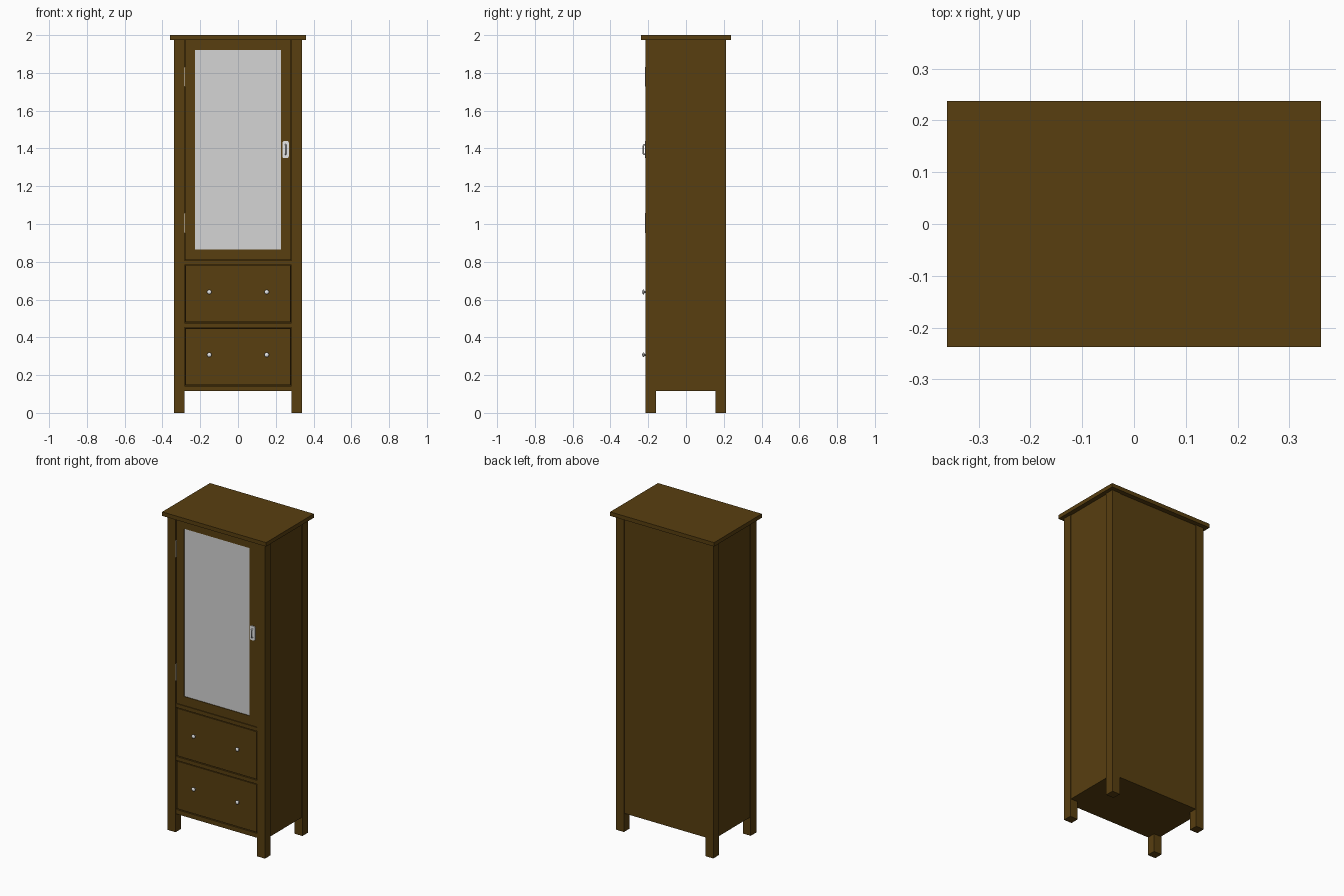
import bpy, bmesh, math
from mathutils import Matrix, Vector

if "Cube" in bpy.data.objects:
    bpy.data.objects.remove(bpy.data.objects["Cube"], do_unlink=True)


def material(name, rgb, rough):
    m = bpy.data.materials.new(name)
    m.use_nodes = True
    m.diffuse_color = (*rgb, 1)
    bsdf = m.node_tree.nodes["Principled BSDF"]
    bsdf.inputs["Base Color"].default_value = (*rgb, 1)
    bsdf.inputs["Roughness"].default_value = rough
    return m


wood = material("dark brown wood", (0.098, 0.049, 0.005), 0.6)
mirror = material("grey glass", (0.66, 0.66, 0.66), 0.4)
metal = material("light metal", (0.8, 0.8, 0.8), 0.4)


def finish(name, bm, mat):
    bmesh.ops.recalc_face_normals(bm, faces=bm.faces)
    mesh = bpy.data.meshes.new(name)
    bm.to_mesh(mesh)
    bm.free()
    mesh.materials.append(mat)
    ob = bpy.data.objects.new(name, mesh)
    bpy.context.collection.objects.link(ob)
    return ob


def box(name, x, y, z, mat=wood):
    """Box from (min, max) pairs on each axis."""
    spans = (x, y, z)
    bm = bmesh.new()
    bmesh.ops.create_cube(bm, size=1)
    for v in bm.verts:
        v.co = Vector([(a + b) / 2 + c * (b - a) for c, (a, b) in zip(v.co, spans)])
    return finish(name, bm, mat)


def smooth(ob):
    bpy.ops.object.select_all(action="DESELECT")
    ob.select_set(True)
    bpy.context.view_layer.objects.active = ob
    bpy.ops.object.shade_smooth_by_angle(angle=math.radians(40))


def knob(name, x, y, z):
    """Turned knob pointing to the front."""
    profile = [(0, 0), (0.005, 0), (0.005, 0.007), (0.012, 0.012),
               (0.012, 0.016), (0.008, 0.02), (0, 0.021)]
    bm = bmesh.new()
    verts = [bm.verts.new((r, -d, 0)) for r, d in profile]
    edges = [bm.edges.new(p) for p in zip(verts, verts[1:])]
    bmesh.ops.spin(bm, geom=verts + edges, cent=(0, 0, 0), axis=(0, 1, 0),
                   angle=math.tau, steps=20)
    bmesh.ops.remove_doubles(bm, verts=bm.verts, dist=0.0001)
    bmesh.ops.translate(bm, verts=bm.verts, vec=(x, y, z))
    smooth(finish(name, bm, metal))


# Main sizes
W, F, B = 0.338, -0.215, 0.212     # half width, front and back planes
LEG, BASE, TOP = 0.055, 0.115, 1.975
IN = W - LEG                       # half width of the front opening
face = F + 0.004                   # front plane of drawers and door

# Top board and corner posts
box("top_board", (-0.361, 0.361), (-0.237, 0.237), (TOP, 2))
for side, s in (("right", -1), ("left", 1)):
    x = tuple(sorted((s * IN, s * W)))
    box(f"front_{side}_post", x, (F, F + LEG), (0, TOP))
    box(f"back_{side}_post", x, (B - LEG, B), (0, TOP))
    panel = tuple(sorted((s * (W - 0.025), s * (W - 0.005))))
    box(f"{side}_side_panel", panel, (F + LEG, B - LEG), (BASE, TOP))

# Back, floor and divider behind the front
box("back_panel", (-IN, IN), (B - 0.025, B - 0.005), (BASE, TOP))
box("floor_panel", (-IN, IN), (F + 0.02, B - 0.02), (BASE, BASE + 0.02))
box("floor_side_filler", (-W + 0.02, W - 0.02), (F + LEG, B - LEG), (BASE, BASE + 0.02))
box("middle_shelf", (-IN, IN), (F + 0.02, B - 0.025), (0.785, 0.805))

# Front rails
for name, z in (("bottom_rail", (BASE, 0.143)), ("drawer_rail", (0.452, 0.476)),
                ("middle_rail", (0.784, 0.808))):
    box(name, (-IN, IN), (F + 0.002, F + 0.03), z)

# Drawers with two knobs each
for name, lo, hi in (("lower", 0.143, 0.452), ("upper", 0.476, 0.784)):
    gap = 0.005
    box(f"{name}_drawer_front", (-IN + gap, IN - gap), (face, face + 0.02),
        (lo + gap, hi - gap))
    box(f"{name}_drawer_box", (-IN + 0.002, IN - 0.002), (face + 0.02, B - 0.04),
        (lo + 0.002, hi - 0.002))
    for side, s in (("right", -1), ("left", 1)):
        knob(f"{name}_{side}_knob", s * 0.152, face, (lo + hi) / 2 + 0.01)

# Door frame and its glass
dx, gx = IN - 0.002, 0.228
z0, z1, g0, g1 = 0.81, 1.973, 0.866, 1.92
depth = (face, face + 0.022)
box("door_right_stile", (-dx, -gx), depth, (z0, z1))
box("door_left_stile", (gx, dx), depth, (z0, z1))
box("door_bottom_rail", (-gx, gx), depth, (z0, g0))
box("door_top_rail", (-gx, gx), depth, (g1, z1))
box("door_glass", (-gx, gx), (face + 0.004, face + 0.012), (g0, g1), mirror)

# Hinges
for name, z in (("lower", 1.005), ("upper", 1.78)):
    box(f"{name}_hinge", (-IN - 0.001, -IN + 0.003), (F - 0.002, F + 0.01),
        (z - 0.052, z + 0.052), metal)

# Door pull: rounded plate and a bow
hx, hz = 0.252, 1.394
plate = box("pull_plate", (hx - 0.017, hx + 0.017), (face - 0.006, face),
            (hz - 0.045, hz + 0.045), metal)
bm = bmesh.new()
bm.from_mesh(plate.data)
corners = [e for e in bm.edges
           if abs((e.verts[0].co - e.verts[1].co).normalized().y) > 0.9]
bmesh.ops.bevel(bm, geom=corners, offset=0.009, segments=4, profile=0.5, affect="EDGES")
bm.to_mesh(plate.data)
bm.free()
smooth(plate)

curve = bpy.data.curves.new("pull_bow", "CURVE")
curve.dimensions = "3D"
curve.bevel_depth = 0.004
curve.bevel_resolution = 2
curve.use_fill_caps = True
path = [(face - 0.004, -0.026), (face - 0.012, -0.025), (face - 0.015, -0.02),
        (face - 0.015, 0.02), (face - 0.012, 0.025), (face - 0.004, 0.026)]
spline = curve.splines.new("POLY")
spline.points.add(len(path) - 1)
for p, (y, z) in zip(spline.points, path):
    p.co = (hx, y, hz + z, 1)
curve.materials.append(metal)
bow = bpy.data.objects.new("pull_bow", curve)
bpy.context.collection.objects.link(bow)
